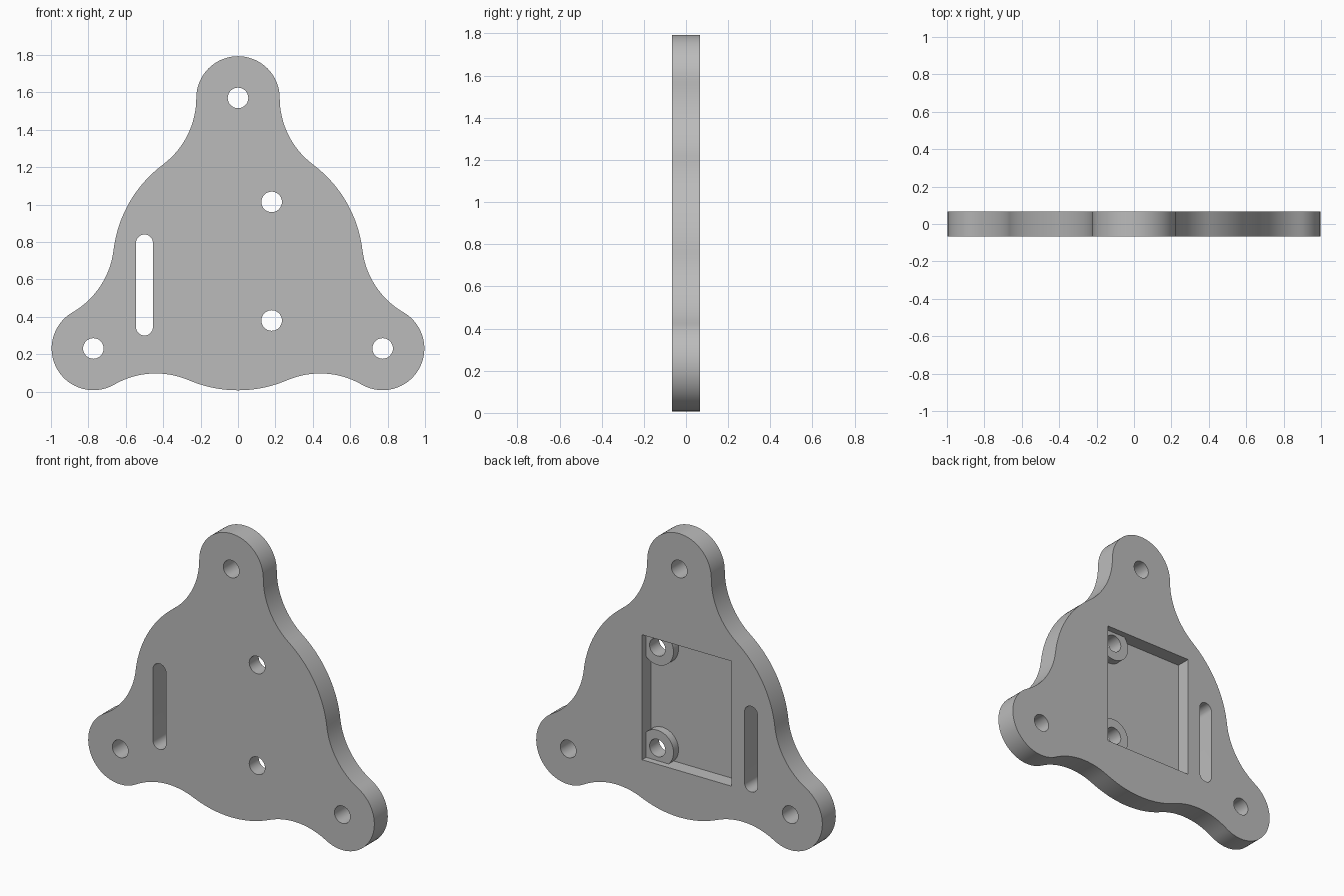
import bpy, bmesh
from math import radians, degrees, cos, sin, atan2

cube = bpy.data.objects.get("Cube")
if cube:
    bpy.data.objects.remove(cube, do_unlink=True)

HALF = 0.067                  # half thickness of the plate
MID_Z = 0.677                 # height of the plate's centre
BODY_R, LOBE_R, FILLET_R = 0.67, 0.223, 0.445
REACH = BODY_R + LOBE_R       # centre to each lobe centre
SPREAD = degrees(atan2(LOBE_R + FILLET_R, REACH))

grey = bpy.data.materials.new("plain grey")
grey.use_nodes = True
colour = (0.5, 0.5, 0.5, 1)
grey.diffuse_color = colour
grey.node_tree.nodes["Principled BSDF"].inputs["Base Color"].default_value = colour


def polar(centre, radius, angle):
    a = radians(angle)
    return centre[0] + radius * cos(a), centre[1] + radius * sin(a)


def arc(centre, radius, start, end, steps):
    return [polar(centre, radius, start + (end - start) * i / steps)
            for i in range(steps)]


def prism(name, outline, y0, y1):
    """Extrude an x-z outline from y0 to y1."""
    bm = bmesh.new()
    face = bm.faces.new([bm.verts.new((x, y0, z)) for x, z in outline])
    grown = bmesh.ops.extrude_face_region(bm, geom=[face])["geom"]
    moved = [v for v in grown if isinstance(v, bmesh.types.BMVert)]
    bmesh.ops.translate(bm, verts=moved, vec=(0, y1 - y0, 0))
    bmesh.ops.recalc_face_normals(bm, faces=bm.faces)
    mesh = bpy.data.meshes.new(name)
    bm.to_mesh(mesh)
    bm.free()
    mesh.materials.append(grey)
    obj = bpy.data.objects.new(name, mesh)
    bpy.context.collection.objects.link(obj)
    return obj


def combine(target, tool, operation):
    """Apply a boolean and discard the tool."""
    tool.hide_render = True
    mod = target.modifiers.new(tool.name, "BOOLEAN")
    mod.operation, mod.solver, mod.object = operation, "EXACT", tool
    bpy.context.view_layer.objects.active = target
    bpy.ops.object.modifier_apply(modifier=mod.name)
    bpy.data.objects.remove(tool, do_unlink=True)


# Three-lobed outline: lobes blended into a round body by concave fillets
centre = (0, MID_Z)
outline, lobes = [], []
for a in (90, 210, 330):
    lobe = polar(centre, REACH, a)
    lobes.append(lobe)
    before = polar(lobe, LOBE_R + FILLET_R, a - 90)
    after = polar(lobe, LOBE_R + FILLET_R, a + 90)
    outline += arc(before, FILLET_R, a + 180 - SPREAD, a + 90, 16)
    outline += arc(lobe, LOBE_R, a - 90, a + 90, 32)
    outline += arc(after, FILLET_R, a + 270, a + 180 + SPREAD, 16)
    outline += arc(centre, BODY_R, a + SPREAD, a + 120 - SPREAD, 20)
plate = prism("mounting_plate", outline, -HALF, HALF)

# Rectangular pocket in the back
left, right, low, high = 0.259, -0.364, 0.30, 1.087
pocket = [(right, low), (left, low), (left, high), (right, high)]
combine(plate, prism("pocket_cutter", pocket, HALF - 0.09, HALF + 0.1), "DIFFERENCE")

# Round bosses in two pocket corners
bosses = [(0.18, 0.38), (0.18, 1.014)]
for spot in bosses:
    combine(plate, prism("boss", arc(spot, 0.112, 0, 360, 48), -0.045, 0.027), "UNION")

# Screw holes through the lobes and bosses
for spot in lobes + bosses:
    combine(plate, prism("hole_cutter", arc(spot, 0.055, 0, 360, 32), -0.2, 0.2), "DIFFERENCE")

# Long slot on the right
slot_r = 0.045
slot = (arc((-0.5, 0.795), slot_r, 0, 180, 16) + [(-0.5 - slot_r, 0.795)]
        + arc((-0.5, 0.345), slot_r, 180, 360, 16) + [(-0.5 + slot_r, 0.345)])
combine(plate, prism("slot_cutter", slot, -0.2, 0.2), "DIFFERENCE")

# Smooth curved walls, sharp rims
bpy.ops.object.select_all(action="DESELECT")
plate.select_set(True)
bpy.context.view_layer.objects.active = plate
bpy.ops.object.shade_smooth_by_angle(angle=radians(30))
